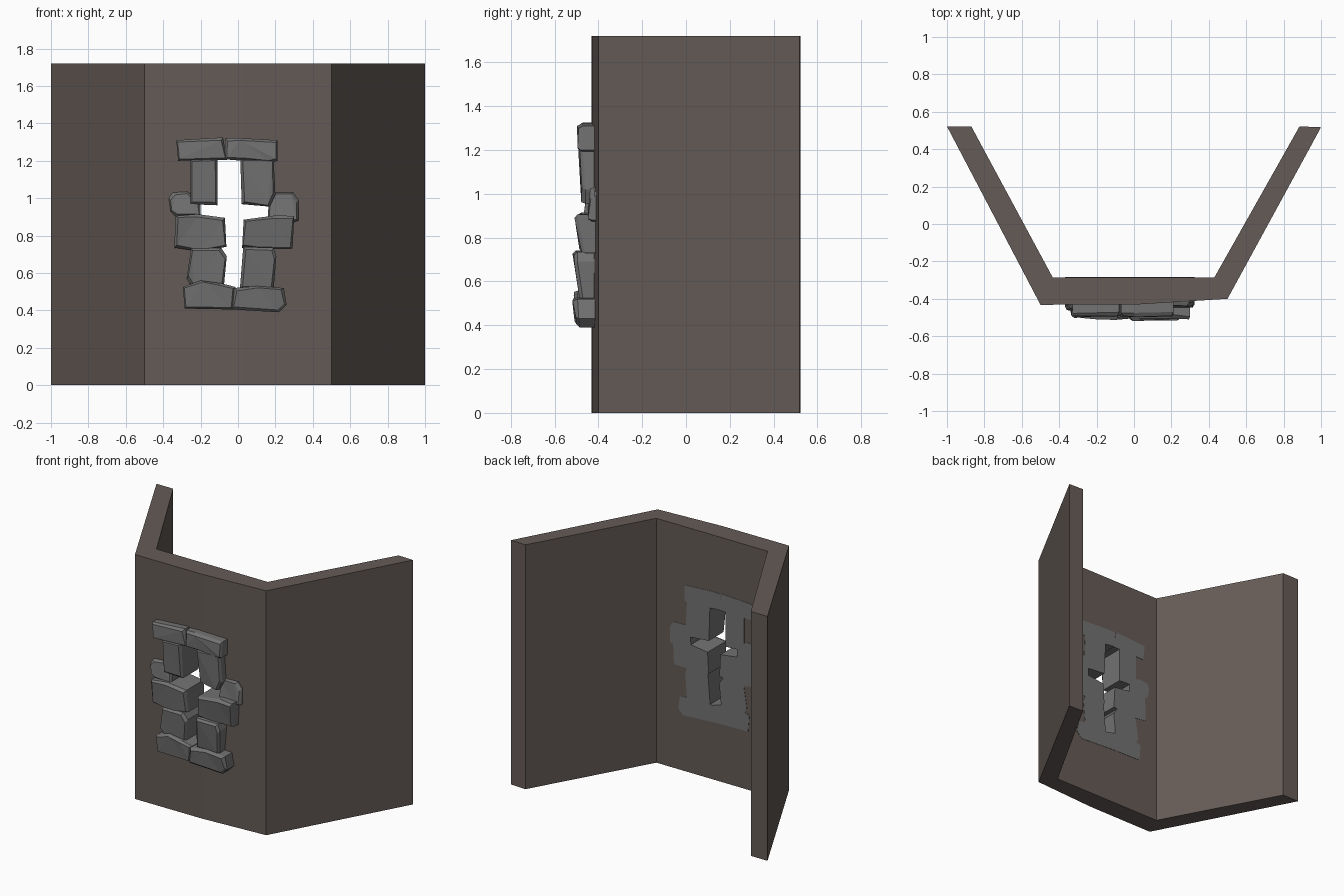
import bpy, bmesh, random
from mathutils import Vector

if "Cube" in bpy.data.objects:
    bpy.data.objects.remove(bpy.data.objects["Cube"])

random.seed(4)


def material(name, rgb):
    m = bpy.data.materials.new(name)
    m.diffuse_color = (*rgb, 1)
    m.use_nodes = True
    m.node_tree.nodes["Principled BSDF"].inputs["Base Color"].default_value = m.diffuse_color
    return m


PLASTER = material("brown_plaster", (0.13, 0.105, 0.095))
STONE = material("grey_stone", (0.17, 0.17, 0.17))


def loft(name, rings, mat, triangulate_front=False):
    """Closed solid through a list of equally sized point rings."""
    bm = bmesh.new()
    vr = [[bm.verts.new(p) for p in r] for r in rings]
    n = len(vr[0])
    for a, b in zip(vr, vr[1:]):
        for i in range(n):
            j = (i + 1) % n
            bm.faces.new((a[i], a[j], b[j], b[i]))
    bm.faces.new(vr[0])
    front = bm.faces.new(vr[-1])
    if triangulate_front:
        bmesh.ops.triangulate(bm, faces=[front])
    bmesh.ops.recalc_face_normals(bm, faces=bm.faces)
    me = bpy.data.meshes.new(name)
    bm.to_mesh(me)
    bm.free()
    me.materials.append(mat)
    ob = bpy.data.objects.new(name, me)
    bpy.context.collection.objects.link(ob)
    return ob


# Three-sided wall, extruded from its plan
plan = [(-1, 0.522), (-0.5, -0.432), (0.02, -0.43), (0.5, -0.4), (1, 0.517),
        (0.885, 0.522), (0.43, -0.285), (-0.435, -0.285), (-0.87, 0.522)]
wall = loft("wall", [[(x, y, z) for x, y in plan] for z in (0, 1.72)], PLASTER)

# Cross-shaped slit cut through the wall, its edges buried in the stones
cross = [(-0.14, 1.23), (0.05, 1.23), (0.05, 0.99), (0.185, 0.99), (0.185, 0.88),
         (0.06, 0.88), (0.06, 0.49), (-0.09, 0.49), (-0.09, 0.88), (-0.22, 0.88),
         (-0.22, 0.99), (-0.14, 0.99)]
cutter = loft("slit_cutter", [[(x, y, z) for x, z in cross] for y in (-0.2, -0.6)], STONE)
cutter.hide_render = True
mod = wall.modifiers.new("slit", "BOOLEAN")
mod.operation, mod.solver, mod.object = "DIFFERENCE", "EXACT", cutter
bpy.context.view_layer.objects.active = wall
wall.select_set(True)
bpy.ops.object.modifier_apply(modifier=mod.name)
bpy.data.objects.remove(cutter)

BACK = -0.283  # stones show just proud of the inner wall face


def stone(name, outline, y_top, y_bot):
    """Rough block: front outline (x, z), leaning front face, chamfered rim."""
    zs = [z for _, z in outline]
    lo, hi = min(zs), max(zs)
    cx = sum(x for x, _ in outline) / len(outline)
    cz = sum(zs) / len(zs)
    back, rim, face = [], [], []
    for x, z in outline:
        y = y_bot + (y_top - y_bot) * (z - lo) / (hi - lo) + random.uniform(-0.006, 0.006)
        d = Vector((cx - x, cz - z))
        ix = max(-1, min(1, d.x / 0.05)) * random.uniform(0.006, 0.016)
        iz = max(-1, min(1, d.y / 0.05)) * random.uniform(0.006, 0.016)
        back.append((x, BACK, z))
        rim.append((x, y + random.uniform(0.012, 0.024), z))
        face.append((x + ix, y, z + iz))
    loft(name, [back, rim, face], STONE, True)


# Stones framing the slit, top to bottom
stone("lintel_left", [(-0.33, 1.31), (-0.08, 1.325), (-0.06, 1.205), (-0.32, 1.2)], -0.488, -0.492)
stone("lintel_right", [(-0.07, 1.32), (0.0, 1.322), (0.21, 1.31), (0.21, 1.2), (0.18, 1.19),
                       (0.02, 1.2), (-0.07, 1.208)], -0.495, -0.495)
stone("upper_jamb_left", [(-0.255, 1.21), (-0.11, 1.21), (-0.11, 0.962), (-0.255, 0.968)], -0.483, -0.468)
stone("upper_jamb_right", [(0.012, 1.21), (0.19, 1.21), (0.2, 1.02), (0.17, 0.955), (0.02, 0.968)],
      -0.49, -0.474)
stone("arm_end_left", [(-0.37, 1.0), (-0.35, 1.03), (-0.27, 1.035), (-0.2, 0.97), (-0.2, 0.9),
                       (-0.33, 0.9), (-0.36, 0.93)], -0.45, -0.46)
stone("arm_end_right", [(0.165, 1.03), (0.295, 1.03), (0.323, 0.99), (0.323, 0.88), (0.28, 0.868),
                        (0.16, 0.89)], -0.435, -0.445)
stone("middle_left", [(-0.335, 0.905), (-0.22, 0.915), (-0.07, 0.895), (-0.062, 0.74), (-0.2, 0.715),
                      (-0.34, 0.735)], -0.5, -0.482)
stone("middle_right", [(0.03, 0.885), (0.2, 0.908), (0.3, 0.905), (0.292, 0.73), (0.1, 0.725),
                       (0.022, 0.735)], -0.512, -0.482)
stone("lower_jamb_left", [(-0.25, 0.735), (-0.09, 0.735), (-0.06, 0.69), (-0.075, 0.535),
                          (-0.25, 0.53), (-0.275, 0.57)], -0.498, -0.478)
stone("lower_jamb_right", [(0.028, 0.74), (0.19, 0.735), (0.205, 0.69), (0.19, 0.51), (0.01, 0.515)],
      -0.512, -0.482)
stone("sill_left", [(-0.295, 0.525), (-0.2, 0.56), (-0.09, 0.545), (-0.012, 0.525), (-0.025, 0.405),
                    (-0.285, 0.41)], -0.51, -0.495)
stone("sill_right", [(-0.02, 0.52), (0.1, 0.53), (0.245, 0.52), (0.26, 0.43), (0.22, 0.39),
                     (-0.03, 0.405)], -0.518, -0.502)
